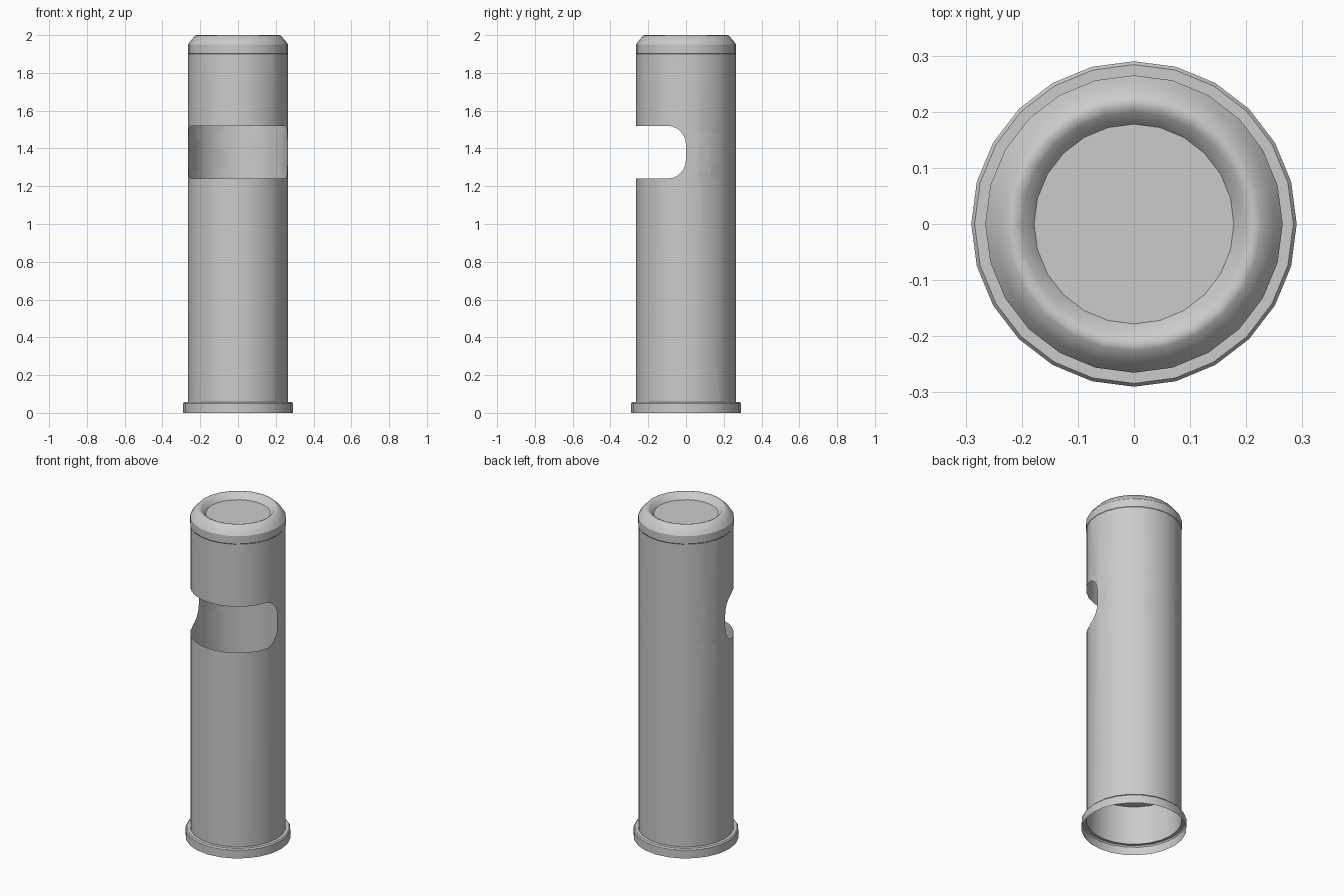
import bpy, bmesh
from math import sin, cos, pi
from mathutils import Vector

if "Cube" in bpy.data.objects:
    bpy.data.objects.remove(bpy.data.objects["Cube"])

SEG = 24
R = 0.264


def lathe(name, profile, sharp=(), fill_top=False, edit=None):
    """Revolve (radius, z) points round z; rings listed in sharp get hard edges."""
    bm = bmesh.new()
    rings = [[bm.verts.new((r * cos(2 * pi * k / SEG), r * sin(2 * pi * k / SEG), z))
              for k in range(SEG)] for r, z in profile]
    for a, b in zip(rings, rings[1:]):
        for k in range(SEG):
            n = (k + 1) % SEG
            bm.faces.new((a[k], a[n], b[n], b[k]))
    if fill_top:
        bm.faces.new(rings[-1])
    for f in bm.faces:
        f.smooth = True
    for i in sharp:
        for k in range(SEG):
            e = bm.edges.get((rings[i][k], rings[i][(k + 1) % SEG]))
            if e:
                e.smooth = False
    if edit:
        edit(bm)
    me = bpy.data.meshes.new(name)
    bm.to_mesh(me)
    bm.free()
    ob = bpy.data.objects.new(name, me)
    bpy.context.collection.objects.link(ob)
    return ob


def cut_window(bm):
    """Slice the front half along a rounded outline (y, z), then drop the inside."""
    c, zc, half = 0.1, 1.38, 0.14
    upper = []
    for i in range(7):
        a = i * pi / 12
        y = -R * sin(c * (1 - cos(a)) / R)
        upper.append((y, half - c + c * sin(a)))
    outline = [(-0.5, half)] + upper[::-1] + [(y, -z) for y, z in upper] + [(-0.5, -half)]
    planes = []
    for (y0, z0), (y1, z1) in zip(outline, outline[1:]):
        co = Vector((0, y0, z0 + zc))
        no = Vector((0, -(z1 - z0), y1 - y0))
        planes.append((co, no.normalized()))
    for co, no in planes:
        # only slice faces close to this stretch of the outline
        bmesh.ops.bisect_plane(bm, geom=bm.verts[:] + bm.edges[:] + bm.faces[:],
                               dist=1e-5, plane_co=co, plane_no=no)
    inside = []
    for f in bm.faces:
        m = f.calc_center_median()
        if all((m - co).dot(no) < 1e-6 for co, no in planes):
            inside.append(f)
    if not inside or len(inside) == len(bm.faces):
        inside = [f for f in bm.faces
                  if all((f.calc_center_median() - co).dot(no) > -1e-6 for co, no in planes)]
    bmesh.ops.delete(bm, geom=inside, context='FACES')


# Thin open tube with the half-round window in front
lathe("tube", [(R, 0.055), (R, 1.9)], edit=cut_window)

# Hollow flange at the foot
lathe("base_flange", [(0.29, 0), (0.29, 0.05), (0.284, 0.058), (R, 0.058)], sharp=(1, 2))

# Cap with a chamfered rim round a shallow recessed disc
lathe("cap", [(R - 0.004, 1.897), (0.265, 1.903), (0.265, 1.95), (0.25, 1.972),
              (0.226, 1.998), (0.214, 2.0), (0.2, 1.994), (0.178, 1.966)],
      sharp=(0, 1, 2, 7), fill_top=True)

# Inner floor just above the foot
lathe("inner_floor", [(R, 0.292), (0.13, 0.292)], fill_top=True)
